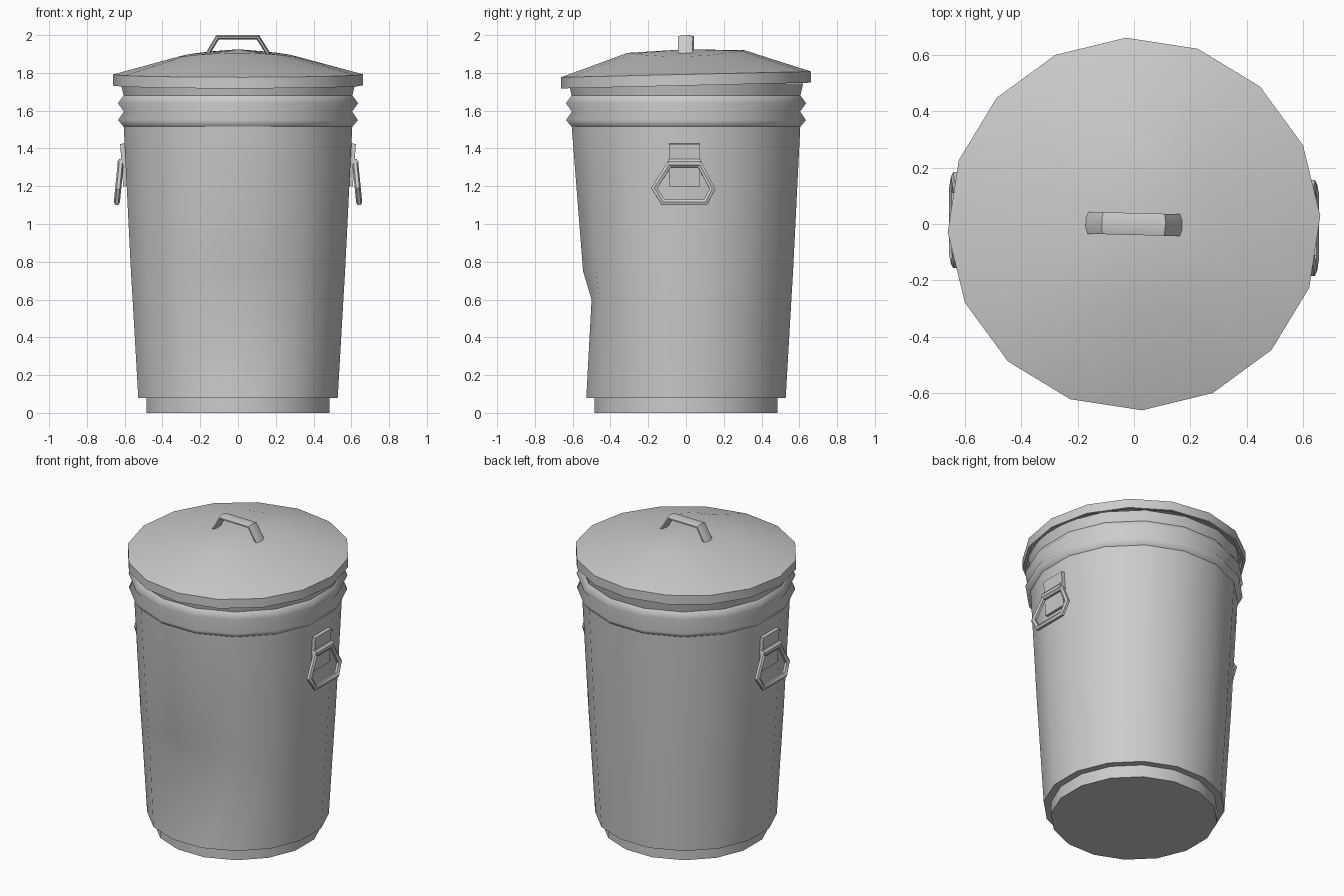
import bpy, bmesh, math
from mathutils import Vector, Matrix

if "Cube" in bpy.data.objects:
    bpy.data.objects.remove(bpy.data.objects["Cube"])

N = 16


def finish(name, bm):
    bmesh.ops.recalc_face_normals(bm, faces=bm.faces[:])
    for f in bm.faces:
        f.smooth = True
    me = bpy.data.meshes.new(name)
    bm.to_mesh(me)
    bm.free()
    ob = bpy.data.objects.new(name, me)
    bpy.context.collection.objects.link(ob)
    return ob


def revolve(name, profile, phase, sharp, deform):
    """Spin (radius, z) points into N sides; rings listed in sharp stay crisp."""
    bm = bmesh.new()
    rings = []
    for i, (r, z) in enumerate(profile):
        if r == 0:
            rings.append([bm.verts.new(deform(i, Vector((0, 0, z))))])
            continue
        angles = [phase + math.tau * k / N for k in range(N)]
        rings.append([bm.verts.new(deform(i, Vector((r * math.cos(a), r * math.sin(a), z))))
                      for a in angles])
    for a, b in zip(rings, rings[1:]):
        for k in range(N):
            j = (k + 1) % N
            if len(a) == 1:
                bm.faces.new((a[0], b[k], b[j]))
            elif len(b) == 1:
                bm.faces.new((a[k], a[j], b[0]))
            else:
                bm.faces.new((a[k], a[j], b[j], b[k]))
    for i in sharp:
        for k in range(N):
            bm.edges.get((rings[i][k], rings[i][(k + 1) % N])).smooth = False
    return finish(name, bm)


def sweep(name, path, n, a, b, sides=8, closed=False):
    """Sweep a faceted section (a in the path plane, b along n) with mitred corners."""
    bm = bmesh.new()
    path = [Vector(p) for p in path]
    n = Vector(n).normalized()
    m = len(path)
    rings = []
    for i, p in enumerate(path):
        d_in = p - path[i - 1] if (closed or i > 0) else path[1] - p
        d_out = path[(i + 1) % m] - p if (closed or i < m - 1) else d_in
        d_in, d_out = d_in.normalized(), d_out.normalized()
        u = n.cross((d_in + d_out).normalized()).normalized()
        u /= u.dot(n.cross(d_in))
        s = 1 / math.cos(math.pi / sides)
        ring = []
        for k in range(sides):
            t = math.tau * (k + .5) / sides
            ring.append(bm.verts.new(p + u * a * s * math.cos(t) + n * b * s * math.sin(t)))
        rings.append(ring)
    for i in range(m if closed else m - 1):
        r0, r1 = rings[i], rings[(i + 1) % m]
        for k in range(sides):
            j = (k + 1) % sides
            bm.faces.new((r0[k], r0[j], r1[j], r1[k]))
    if not closed:
        bm.faces.new(rings[0])
        bm.faces.new(rings[-1])
    ob = finish(name, bm)
    ob.data.set_sharp_from_angle(angle=math.radians(40))
    return ob


# Ribbed, tapered body with a dent low on the front
flat = math.cos(math.pi / N)          # grid readings are across the flats
body = [(0, 0), (.485, 0), (.485, .08), (.528, .08), (.558, .60), (.567, .75),
        (.605, 1.515), (.635, 1.55), (.604, 1.595), (.636, 1.64), (.606, 1.68), (.62, 1.745)]


def dent(i, v):
    depth = {4: .058, 5: .022}.get(i, 0)
    if v.y < 0 and depth:
        if abs(v.x) < .2:
            v.y += depth
        elif abs(v.x) < .4:
            v.y += depth * .2
    return v


revolve("bin_body", [(r / flat, z) for r, z in body], math.pi / N, [1, 2, 3, 6, 10], dent)

# Lid: tilted a little, its crown slightly bent along y
lid = [(0, 1.925), (.31, 1.887), (.662, 1.792), (.662, 1.733), (.645, 1.733),
       (.645, 1.778), (.31, 1.872), (0, 1.91)]


def bend(i, v):
    v.z += v.y * .023
    if i in (1, 6):
        v.z += .026 * (v.y / .31) ** 2
    return v


revolve("lid", lid, math.radians(2.5), [2, 3, 4, 5], bend)

# Strap handle on the lid
strap = sweep("lid_handle", [(-.165, 0, 1.893), (-.108, 0, 1.989), (.105, 0, 1.989), (.165, 0, 1.893)],
              (0, 1, 0), .011, .039)
strap.rotation_euler.z = math.radians(-1.5)

# Side handles: plate, hinge sleeve and hanging ring, repeated by a half turn
ring_yz = [(-.085, 1.32), (.07, 1.32), (.14, 1.185), (.103, 1.115), (-.12, 1.115), (-.168, 1.19)]
for side, turn in (("right", 0), ("left", math.pi)):
    parts = [
        sweep(side + "_handle_plate", [(.597, -.008, 1.20), (.613, -.008, 1.425)],
              (0, 1, 0), .011, .083, 4),
        sweep(side + "_handle_hinge", [(.618, -.095, 1.322), (.618, .08, 1.322)],
              (1, 0, 0), .023, .021, 8),
        sweep(side + "_handle_ring", [(.621 + (1.32 - z) * .1, y, z) for y, z in ring_yz],
              (1, 0, .1), .014, .014, 6, True)]
    for ob in parts:
        ob.data.transform(Matrix.Rotation(turn, 4, 'Z'))
